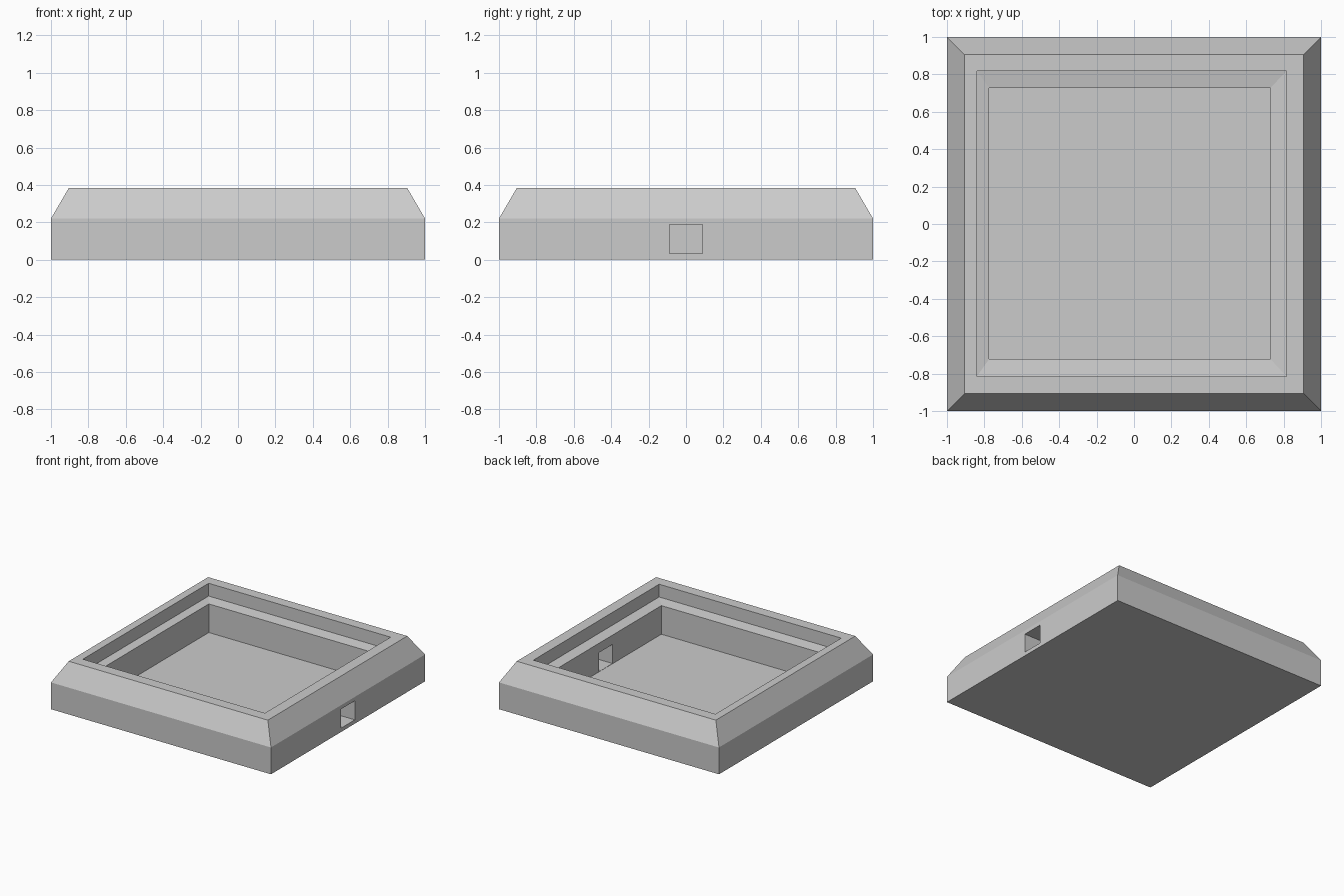
import bpy
import bmesh

default_cube = bpy.data.objects.get("Cube")
if default_cube:
    bpy.data.objects.remove(default_cube, do_unlink=True)

# Single grey material
GREY = (0.6, 0.6, 0.6, 1.0)
grey = bpy.data.materials.new("plain_grey")
grey.use_nodes = True
grey.diffuse_color = GREY
shader = grey.node_tree.nodes["Principled BSDF"]
shader.inputs["Base Color"].default_value = GREY
shader.inputs["Roughness"].default_value = 0.7


def nested_rings(name, rings):
    """Join rectangular rings (x0, x1, y0, y1, z) in order and cap both ends."""
    bm = bmesh.new()
    loops = []
    for x0, x1, y0, y1, z in rings:
        corners = ((x0, y0), (x1, y0), (x1, y1), (x0, y1))
        loops.append([bm.verts.new((x, y, z)) for x, y in corners])
    for low, high in zip(loops, loops[1:]):
        for i in range(4):
            j = (i + 1) % 4
            bm.faces.new((low[i], low[j], high[j], high[i]))
    bm.faces.new(reversed(loops[0]))
    bm.faces.new(loops[-1])
    bmesh.ops.recalc_face_normals(bm, faces=bm.faces)
    mesh = bpy.data.meshes.new(name)
    bm.to_mesh(mesh)
    bm.free()
    mesh.materials.append(grey)
    obj = bpy.data.objects.new(name, mesh)
    bpy.context.collection.objects.link(obj)
    return obj


# Open tray: side walls, sloped shoulder, rim, stepped ledge and floor
tray = nested_rings("tray_body", [
    (-1, 1, -1, 1, 0),
    (-1, 1, -1, 1, 0.22),
    (-0.905, 0.905, -0.905, 0.905, 0.383),
    (-0.84, 0.815, -0.815, 0.818, 0.383),
    (-0.84, 0.815, -0.815, 0.818, 0.278),
    (-0.775, 0.73, -0.723, 0.728, 0.265),
    (-0.775, 0.73, -0.723, 0.728, 0.03),
])

# Cable slot through the left wall
slot = nested_rings("slot_cutter", [
    (0.68, 1.1, -0.088, 0.088, 0.032),
    (0.68, 1.1, -0.088, 0.088, 0.188),
])
slot.hide_render = True
cut = tray.modifiers.new("cable_slot", "BOOLEAN")
cut.operation = "DIFFERENCE"
cut.solver = "EXACT"
cut.object = slot

bpy.context.view_layer.objects.active = tray
tray.select_set(True)
bpy.ops.object.modifier_apply(modifier=cut.name)
bpy.data.objects.remove(slot, do_unlink=True)
